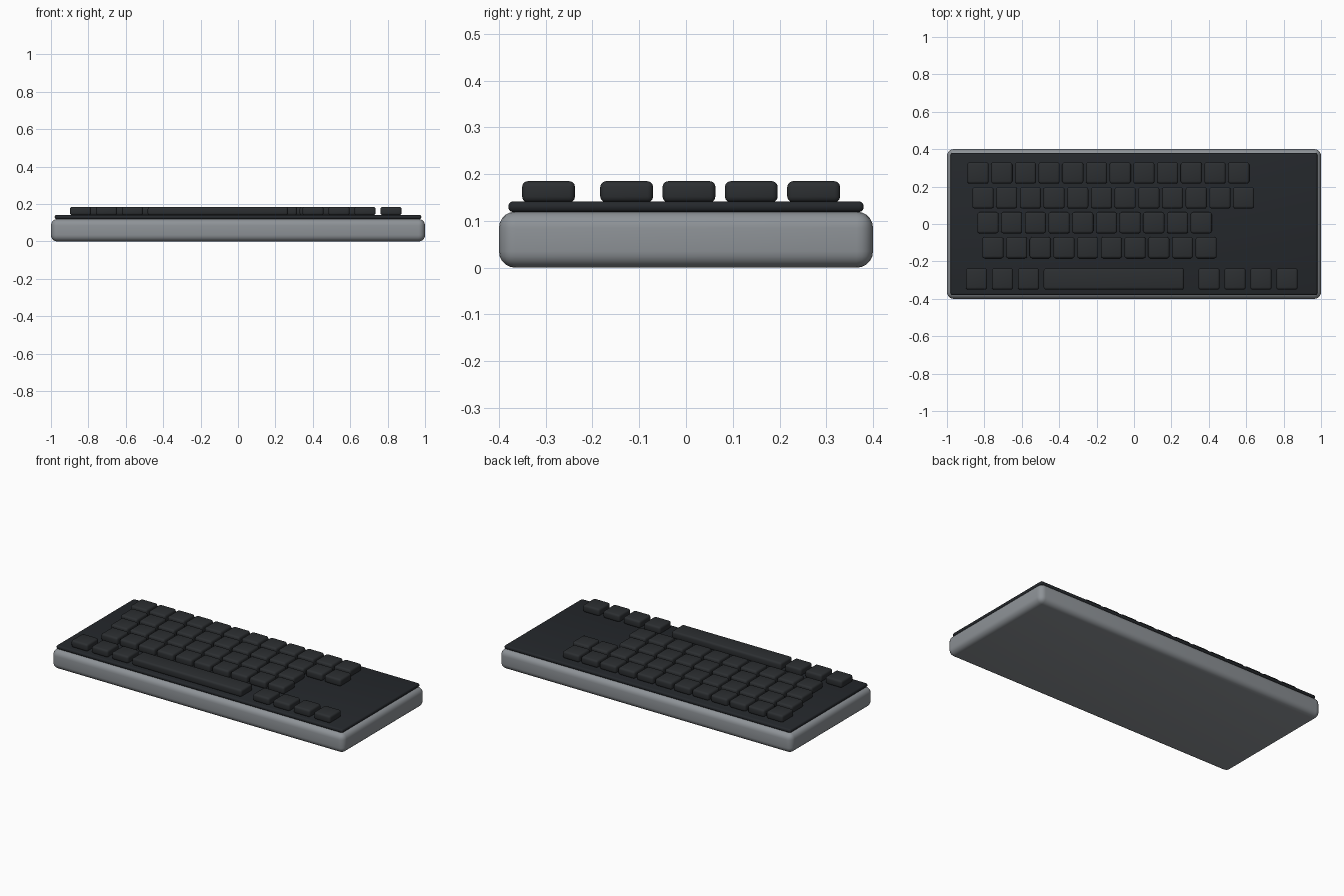
import bpy, math

if "Cube" in bpy.data.objects:
    bpy.data.objects.remove(bpy.data.objects["Cube"])


def material(name, rgb):
    m = bpy.data.materials.new(name)
    m.diffuse_color = (*rgb, 1)
    m.use_nodes = True
    m.node_tree.nodes["Principled BSDF"].inputs["Base Color"].default_value = m.diffuse_color
    return m


case_grey = material("case_grey", (0.27, 0.29, 0.31))
plate_dark = material("plate_dark", (0.018, 0.021, 0.025))
key_dark = material("key_dark", (0.025, 0.028, 0.031))


def rounded_box(name, x, y, z0, z1, w, d, radius, segments, mat):
    bpy.ops.mesh.primitive_cube_add(size=1, location=(x, y, (z0 + z1) / 2))
    o = bpy.context.object
    o.name = name
    o.scale = (w, d, z1 - z0)
    bpy.ops.object.transform_apply(location=False, rotation=False, scale=True)
    b = o.modifiers.new("round", 'BEVEL')
    b.width = radius
    b.segments = segments
    bpy.ops.object.modifier_apply(modifier=b.name)
    bpy.ops.object.shade_smooth_by_angle(angle=math.radians(35))
    o.data.materials.append(mat)
    return o


# Case and top plate
rounded_box("case", 0, 0, 0, 0.12, 2.0, 0.8, 0.035, 5, case_grey)
rounded_box("top_plate", 0, 0, 0.119, 0.142, 1.96, 0.76, 0.01, 3, plate_dark)

KEY = 0.113


def key(name, x, y, w=KEY):
    rounded_box(name, x, y, 0.14, 0.185, w, KEY, 0.012, 3, key_dark)


# Four staggered rows of square keys
pitch = 0.1267
for row, count in enumerate((12, 12, 10, 10)):
    for i in range(count):
        key(f"key_row{row + 1}_{i + 1}", -0.834 + 0.0265 * row + pitch * i, 0.273 - 0.1333 * row)

# Bottom row: left modifiers, space bar, right modifiers
y = -0.294
for i in range(3):
    key(f"left_modifier_key_{i + 1}", -0.842 + 0.139 * i, y)
key("space_bar", -0.108, y, 0.75)
for i in range(4):
    key(f"right_modifier_key_{i + 1}", 0.401 + 0.139 * i, y)
